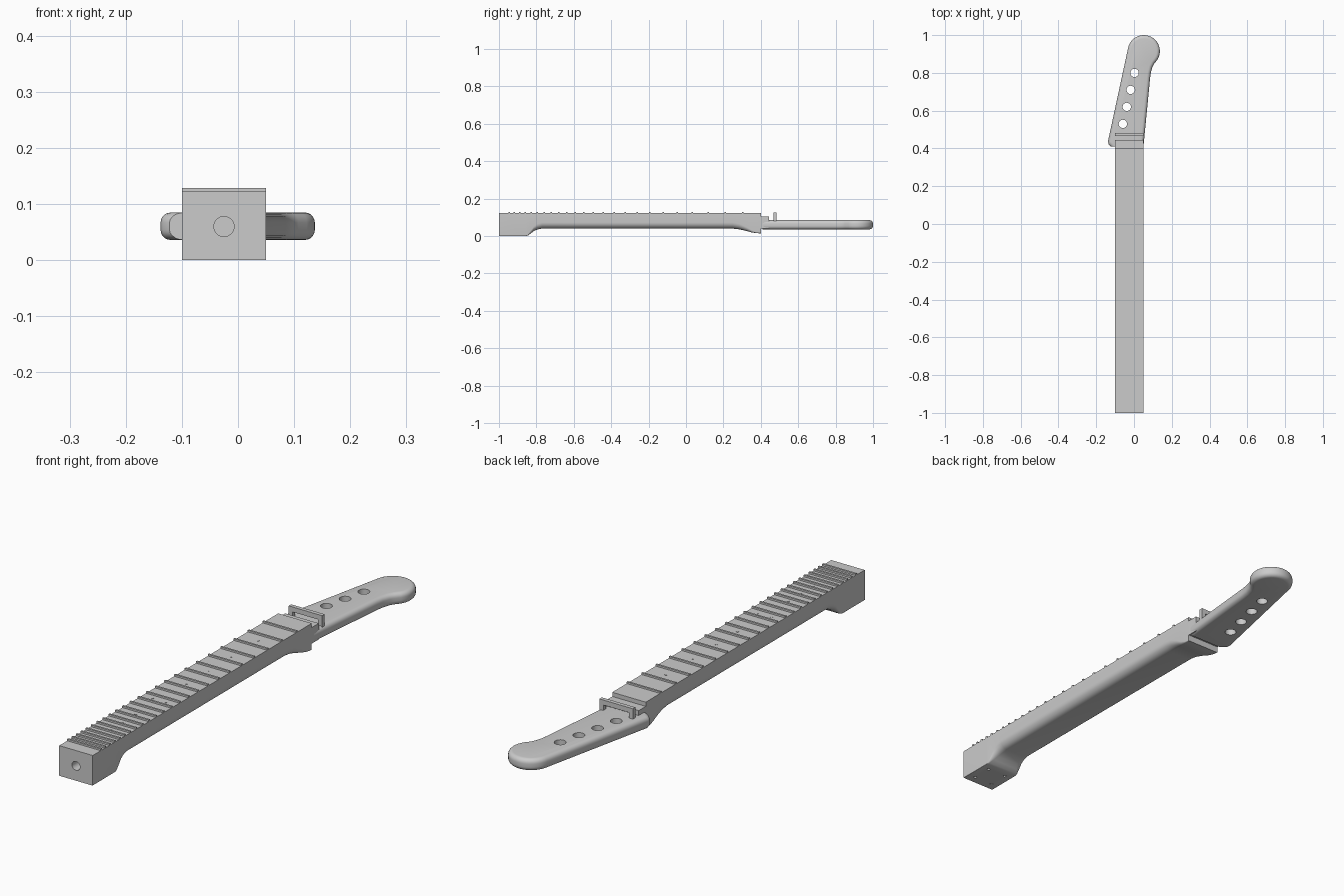
import bpy, bmesh
from math import sin, cos, pi, radians

if "Cube" in bpy.data.objects:
    bpy.data.objects.remove(bpy.data.objects["Cube"])

grey = bpy.data.materials.new("plain grey")
grey.use_nodes = True
grey.diffuse_color = (0.6, 0.6, 0.6, 1)
grey.node_tree.nodes["Principled BSDF"].inputs["Base Color"].default_value = (0.6, 0.6, 0.6, 1)

MID, HALF, TOP = -0.025, 0.075, 0.122


def finish(name, bm, smooth=False):
    bmesh.ops.recalc_face_normals(bm, faces=bm.faces)
    mesh = bpy.data.meshes.new(name)
    bm.to_mesh(mesh)
    bm.free()
    obj = bpy.data.objects.new(name, mesh)
    bpy.context.collection.objects.link(obj)
    mesh.materials.append(grey)
    if smooth:
        activate(obj)
        bpy.ops.object.shade_smooth_by_angle(angle=radians(35))
    return obj


def activate(obj):
    bpy.ops.object.select_all(action="DESELECT")
    obj.select_set(True)
    bpy.context.view_layer.objects.active = obj


def box(name, x0, x1, y0, y1, z0, z1):
    bm = bmesh.new()
    bmesh.ops.create_cube(bm, size=1)
    for v in bm.verts:
        v.co = ((x0 + x1) / 2 + v.co.x * (x1 - x0),
                (y0 + y1) / 2 + v.co.y * (y1 - y0),
                (z0 + z1) / 2 + v.co.z * (z1 - z0))
    return finish(name, bm)


def cylinder(name, place, radius, depth, along_y=False):
    bm = bmesh.new()
    bmesh.ops.create_cone(bm, cap_ends=True, segments=24, radius1=radius, radius2=radius, depth=depth)
    obj = finish(name, bm)
    if along_y:
        obj.rotation_euler.x = pi / 2
    obj.location = place
    return obj


def drill(obj, cutters):
    for cutter in cutters:
        cutter.hide_render = True
        mod = obj.modifiers.new("hole", "BOOLEAN")
        mod.operation, mod.solver, mod.object = "DIFFERENCE", "EXACT", cutter
        activate(obj)
        bpy.ops.object.modifier_apply(modifier=mod.name)
        bpy.data.objects.remove(cutter)
    activate(obj)
    bpy.ops.object.shade_smooth_by_angle(angle=radians(35))


# Neck: sections along y as (y, underside height, corner radius)
stations = [(-1, 0, 0.002), (-0.855, 0, 0.002), (-0.845, 0.003, 0.006),
            (-0.83, 0.014, 0.015), (-0.815, 0.026, 0.024), (-0.795, 0.035, 0.03),
            (-0.77, 0.04, 0.033), (0.25, 0.04, 0.033), (0.285, 0.036, 0.03),
            (0.32, 0.028, 0.022), (0.35, 0.02, 0.012), (0.375, 0.016, 0.005),
            (0.4, 0.014, 0.002)]
bm = bmesh.new()
rings = []
for y, low, r in stations:
    section = [(HALF, TOP)]
    for side in (1, -1):
        arc = [(side * (HALF - r + r * cos(a)), low + r - r * sin(a))
               for a in (i * pi / 12 for i in range(7))]
        section += arc if side == 1 else arc[::-1]
    section.append((-HALF, TOP))
    rings.append([bm.verts.new((MID + x, y, z)) for x, z in section])
for a, b in zip(rings, rings[1:]):
    for i in range(len(a)):
        j = (i + 1) % len(a)
        bm.faces.new((a[i], a[j], b[j], b[i]))
bm.faces.new(rings[0])
bm.faces.new(rings[-1])
neck = finish("neck", bm)
holes = [cylinder("rod_hole", (MID, -0.85, 0.06), 0.018, 0.6, True)]
holes += [cylinder("screw_hole", (MID + dx, y, 0), 0.006, 0.08)
          for dx in (-0.042, 0.042) for y in (-0.967, -0.884)]
drill(neck, holes)

# Frets, spaced in the equal-tempered series
for n in range(1, 25):
    y = 0.405 - 1.8 * (1 - 2 ** (-n / 12))
    box("fret", MID - HALF, MID + HALF, y - 0.004, y + 0.004, TOP - 0.004, 0.129)

# Position dots between frets
for n in (3, 5, 7, 9, 12, 15, 17, 19, 21):
    y = 0.405 - 1.8 * (1 - 2 ** (-(n - 0.5) / 12))
    for dx in ((-0.03, 0.03) if n == 12 else (0,)):
        cylinder("dot_inlay", (MID + dx, y, TOP), 0.005, 0.002)

# Headstock: slanted paddle with a round tip and softened rims
outline = [(-0.134, 0.421), (-0.122, 0.41), (0.05, 0.41), (0.085, 0.77), (0.089, 0.80),
           (0.097, 0.83), (0.108, 0.85)]
outline += [(0.052 + 0.085 * cos(a), 0.915 + 0.085 * sin(a))
            for a in (radians(-34 + i * 202 / 22) for i in range(23))]
outline.append((-0.138, 0.437))
bm = bmesh.new()
base = bm.faces.new([bm.verts.new((x, y, 0.036)) for x, y in outline])
walls = bmesh.ops.extrude_face_region(bm, geom=[base])
for v in walls["geom"]:
    if isinstance(v, bmesh.types.BMVert):
        v.co.z = 0.085
rims = [e for e in bm.edges if abs(e.verts[0].co.z - e.verts[1].co.z) < 0.001
        and not all(abs(v.co.y - 0.41) < 0.001 for v in e.verts)]
bmesh.ops.bevel(bm, geom=rims, offset=0.018, segments=5, profile=0.5, affect="EDGES")
headstock = finish("headstock", bm)
drill(headstock, [cylinder("tuner_hole", (-0.059 + 0.0207 * i, 0.53 + 0.09 * i, 0.06), 0.022, 0.2)
                  for i in range(4)])

# Nut shelf, and the raised string bar on its two posts
left, right = MID - HALF, MID + HALF
box("nut_shelf", left, right, 0.395, 0.445, 0.04, 0.105)
box("string_bar", left, right, 0.467, 0.483, 0.107, 0.127)
for x in (left, right - 0.018):
    box("bar_post", x, x + 0.018, 0.467, 0.483, 0.07, 0.108)
